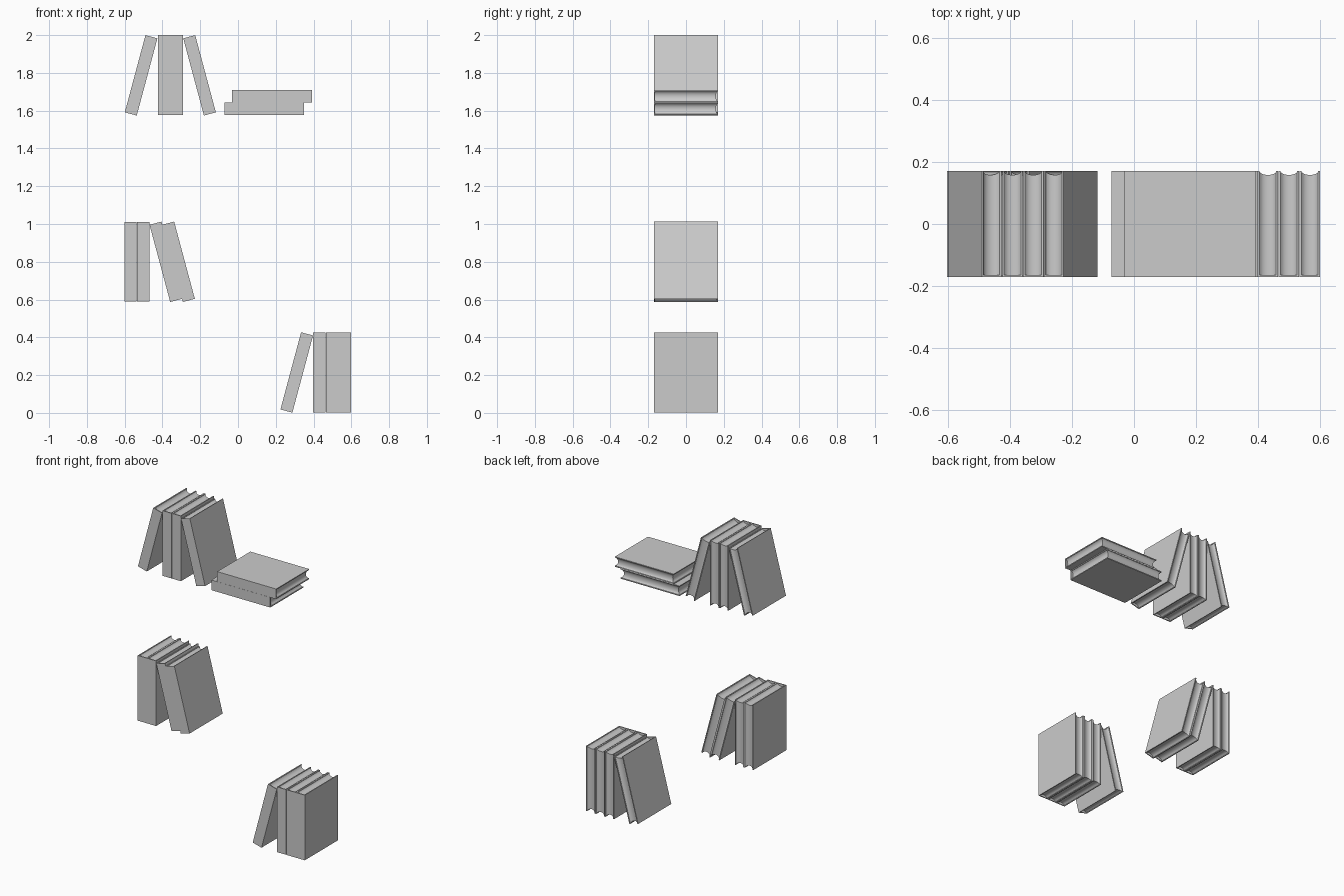
import bpy, math

if "Cube" in bpy.data.objects:
    bpy.data.objects.remove(bpy.data.objects["Cube"])

T, D, H = 0.0655, 0.34, 0.423     # book thickness, depth, height
C = 0.006                         # cover board thickness
SEG = 10


def make_mesh(name, verts, faces):
    me = bpy.data.meshes.new(name)
    me.from_pydata(verts, [], faces)
    me.update()
    return me


# cover: U-shaped profile (spine at -y) extruded along the height
t, d, h = T / 2, D / 2, H / 2
prof = [(-t, -d), (t, -d), (t, d), (t - C, d), (t - C, -d + C),
        (-t + C, -d + C), (-t + C, d), (-t, d)]
n = len(prof)
verts = [(x, y, z) for z in (-h, h) for x, y in prof]
faces = [(i, (i + 1) % n, n + (i + 1) % n, n + i) for i in range(n)]
for o, flip in ((0, True), (n, False)):
    for q in ((0, 1, 4, 5), (1, 2, 3, 4), (0, 5, 6, 7)):
        q = [o + i for i in q]
        faces.append(q[::-1] if flip else q)
cover_mesh = make_mesh("cover", verts, faces)

# pages: slices across the thickness, hollowed on top, bottom and fore edge
verts, faces = [], []
w = t - C
for i in range(SEG + 1):
    u = -1 + 2 * i / SEG
    dip = math.sqrt(1 - 0.85 * u * u) - math.sqrt(0.15)
    dy = 0.003 + 0.015 * dip
    dz = 0.003 + 0.020 * dip
    y0, y1, z = -d + C, d - dy, h - dz
    verts += [(u * w, y0, -z), (u * w, y1, -z), (u * w, y1, z), (u * w, y0, z)]
for i in range(SEG):
    for k in range(4):
        a, b = 4 * i + k, 4 * i + (k + 1) % 4
        faces.append((a, a + 4, b + 4, b))
faces += [(0, 1, 2, 3), tuple(4 * SEG + k for k in (3, 2, 1, 0))]
page_mesh = make_mesh("pages", [v for v in verts], [f[::-1] for f in faces])


def book(x, z, tilt=0):
    for name, me in (("book_cover", cover_mesh), ("book_pages", page_mesh)):
        ob = bpy.data.objects.new(name, me.copy())
        bpy.context.collection.objects.link(ob)
        ob.location = (x, 0, z)
        ob.rotation_euler = (0, math.radians(tilt), 0)
        bpy.ops.object.select_all(action='DESELECT')
        ob.select_set(True)
        bpy.context.view_layer.objects.active = ob
        bpy.ops.object.mode_set(mode='EDIT')
        bpy.ops.mesh.select_all(action='SELECT')
        bpy.ops.mesh.normals_make_consistent(inside=False)
        bpy.ops.object.mode_set(mode='OBJECT')
        if name == "book_pages":
            bpy.ops.object.shade_smooth_by_angle(angle=math.radians(35))


# bottom row: one leaning, three upright
book(0.311, 0.214, 15)
for i in range(3):
    book(0.431 + 0.0675 * i, 0.214)

# middle row: two upright, two leaning
for i in range(2):
    book(-0.569 + 0.0665 * i, 0.80)
    book(-0.382 + 0.067 * i, 0.80, -15)

# top row: two upright between two leaning, and a flat stack
for i in range(2):
    book(-0.391 + 0.067 * i, 1.788)
book(-0.513, 1.787, 15)
book(-0.2035, 1.787, -15)
book(0.139, 1.610, 90)
book(0.181, 1.676, 90)
